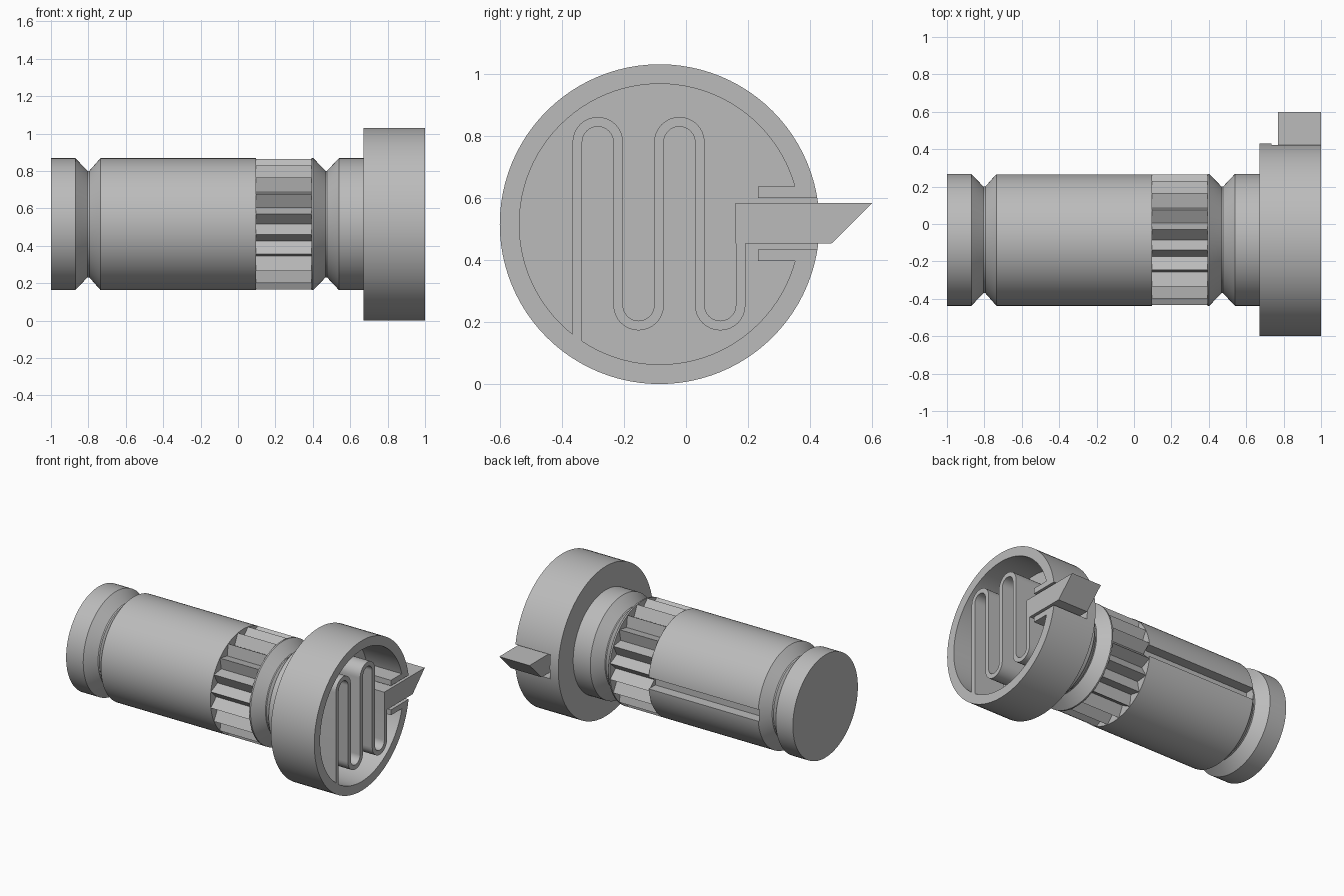
import bpy, bmesh, math
from mathutils import Vector

if "Cube" in bpy.data.objects:
    bpy.data.objects.remove(bpy.data.objects["Cube"], do_unlink=True)

CY, CZ = -0.085, 0.516          # main axis, running along x
R, R_GROOVE = 0.353, 0.285      # shaft radii
R_HEAD, R_BORE = 0.515, 0.452   # cup radii
FLOOR, FRONT = 0.735, 1.0       # cup floor and rim

grey = bpy.data.materials.new("grey_plastic")
grey.use_nodes = True
grey.diffuse_color = (0.5, 0.5, 0.5, 1)
grey.node_tree.nodes["Principled BSDF"].inputs["Base Color"].default_value = (0.5, 0.5, 0.5, 1)


def finish(name, bm, smooth=False):
    bmesh.ops.remove_doubles(bm, verts=bm.verts, dist=1e-5)
    bmesh.ops.recalc_face_normals(bm, faces=bm.faces)
    mesh = bpy.data.meshes.new(name)
    bm.to_mesh(mesh)
    bm.free()
    mesh.materials.append(grey)
    ob = bpy.data.objects.new(name, mesh)
    bpy.context.collection.objects.link(ob)
    if smooth:
        smooth_by_angle(ob)
    return ob


def activate(ob):
    bpy.ops.object.select_all(action='DESELECT')
    ob.select_set(True)
    bpy.context.view_layer.objects.active = ob


def smooth_by_angle(ob):
    activate(ob)
    bpy.ops.object.shade_smooth_by_angle(angle=math.radians(25))


def lathe(name, profile, segments=96):
    """Revolve (x, radius) points around the main axis."""
    bm = bmesh.new()
    verts = [bm.verts.new((x, CY, CZ + r)) for x, r in profile]
    edges = [bm.edges.new(pair) for pair in zip(verts, verts[1:])]
    bmesh.ops.spin(bm, geom=verts + edges, cent=(0, CY, CZ), axis=(1, 0, 0),
                   angle=math.tau, steps=segments, use_merge=True)
    return finish(name, bm, True)


def prism(name, outline, x0, x1, smooth=False):
    """Extrude a (y, z) outline along x."""
    bm = bmesh.new()
    face = bm.faces.new([bm.verts.new((x0, y, z)) for y, z in outline])
    new = bmesh.ops.extrude_face_region(bm, geom=[face])["geom"]
    bmesh.ops.translate(bm, vec=(x1 - x0, 0, 0),
                        verts=[v for v in new if isinstance(v, bmesh.types.BMVert)])
    return finish(name, bm, smooth)


def rect(y0, y1, z0, z1):
    return [(y0, z0), (y1, z0), (y1, z1), (y0, z1)]


def cut(ob, cutter):
    cutter.hide_render = True
    mod = ob.modifiers.new("cut", 'BOOLEAN')
    mod.operation, mod.solver, mod.object = 'DIFFERENCE', 'EXACT', cutter
    activate(ob)
    bpy.ops.object.modifier_apply(modifier=mod.name)
    bpy.data.objects.remove(cutter, do_unlink=True)
    smooth_by_angle(ob)


# Barrel with a retaining groove and a keyway along its back
barrel = lathe("barrel", [(-1, 0), (-1, R), (-0.87, R), (-0.805, R_GROOVE),
                          (-0.795, R_GROOVE), (-0.735, R), (0.097, R), (0.097, 0)])
cut(barrel, prism("keyway_cutter", rect(CY + 0.28, CY + 0.5, CZ - 0.04, CZ + 0.04), -0.74, 0.2))

# Toothed ring
TEETH = 20
outline = []
for i in range(2 * TEETH):
    r, a = (R if i % 2 else 0.29), math.pi * i / TEETH
    outline.append((CY + r * math.cos(a), CZ + r * math.sin(a)))
prism("toothed_ring", outline, 0.097, 0.392)

# Grooved neck between teeth and head
lathe("neck", [(0.392, 0), (0.392, R), (0.402, R), (0.468, R_GROOVE), (0.476, R_GROOVE),
               (0.54, R), (0.67, R), (0.67, 0)])

# Hollow head with an opening for the latch
head = lathe("head_cup", [(0.67, 0), (0.67, R_HEAD), (FRONT, R_HEAD), (FRONT, R_BORE),
                          (FLOOR, R_BORE), (FLOOR, 0)])
cut(head, prism("opening_cutter", rect(0.25, 0.6, 0.435, 0.6), FLOOR, 1.2))

# Guide rails either side of the latch
for name, z0, z1 in (("lower_guide", 0.398, 0.435), ("upper_guide", 0.6, 0.638)):
    prism(name, rect(0.232, 0.405, z0, z1), FLOOR, FRONT)

# Serpentine spring: centre line of legs joined by half-circle bends
PITCH, LEG_Y, TOP, BOTTOM, HALF = 0.1315, -0.35, 0.78, 0.255, 0.0155
path = [Vector((LEG_Y, 0.12))]
for bend in range(4):
    up = bend % 2 == 0
    cy, cz = LEG_Y + PITCH * (bend + 0.5), TOP if up else BOTTOM
    for k in range(17):
        a = math.pi * k / 16
        path.append(Vector((cy - math.cos(a) * PITCH / 2,
                            cz + math.sin(a) * PITCH / 2 * (1 if up else -1))))
path.append(Vector((LEG_Y + 4 * PITCH, 0.5)))
left, right = [], []
for i, p in enumerate(path):
    t = (path[min(i + 1, len(path) - 1)] - path[max(i - 1, 0)]).normalized()
    if 0 < i < len(path) - 1 and (i - 1) % 17 in (0, 16):
        t = Vector((0, 1 if ((i - 1) // 17 + (i - 1) % 17 // 16) % 2 == 0 else -1))
    n = Vector((-t.y, t.x)) * HALF
    left.append(tuple(p + n))
    right.append(tuple(p - n))
prism("spring", left + right[::-1], 0.77, FRONT, True)

# Latch arm with a slanted tip
prism("latch_arm", [(0.16, 0.453), (0.468, 0.453), (0.6, 0.584), (0.16, 0.584)], 0.77, FRONT)
